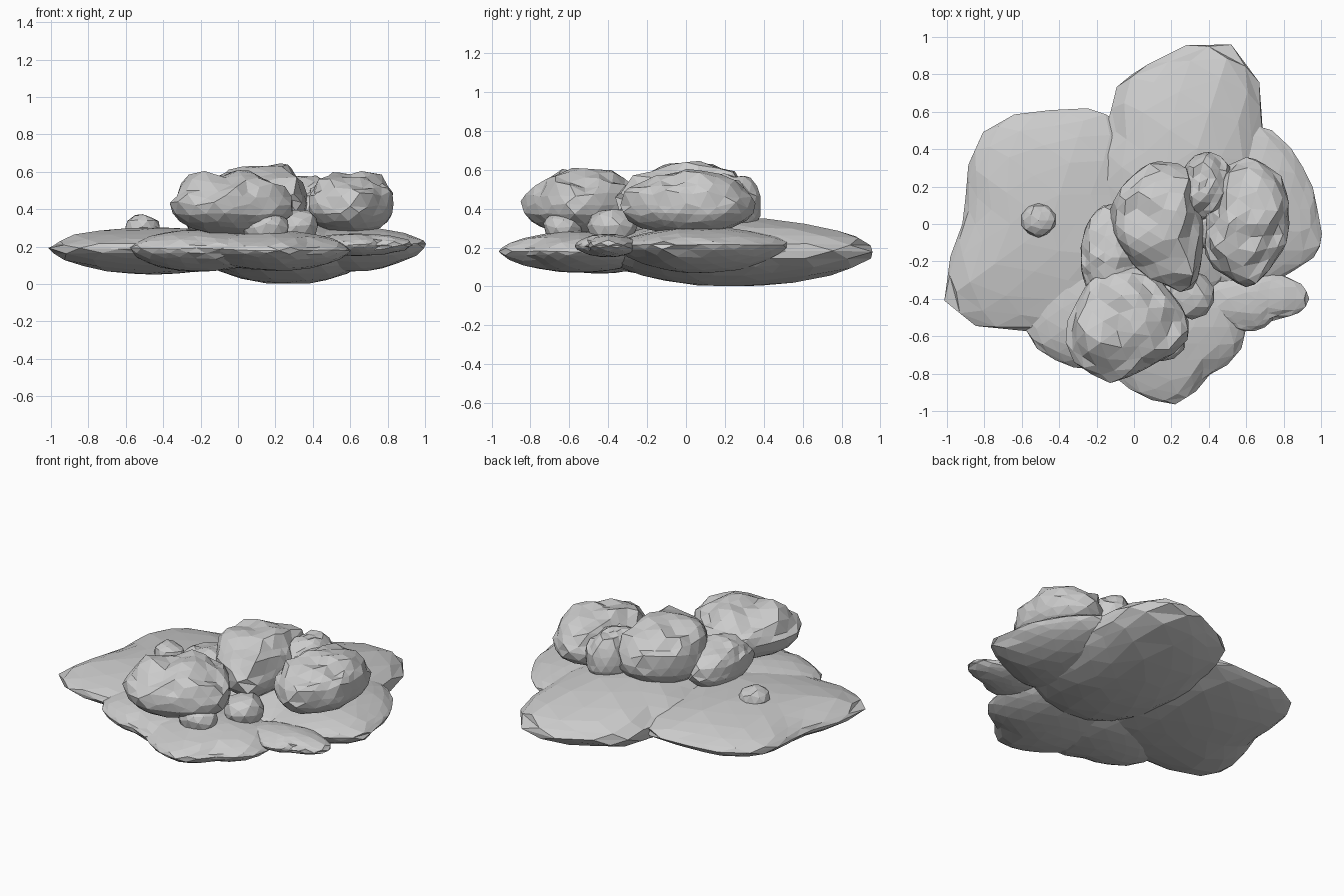
import bpy, bmesh, math
from mathutils import noise, Vector


def lobe(name, center, outline, up, down, lens=1.0, bump=0.03, subdiv=3):
    """Faceted blob whose plan follows an outline; lens > 1 thins its rim."""
    cx, cy, cz = center
    polar = sorted((math.atan2(y - cy, x - cx), math.hypot(x - cx, y - cy)) for x, y in outline)
    polar = [(polar[-1][0] - math.tau, polar[-1][1])] + polar + [(polar[0][0] + math.tau, polar[0][1])]

    def radius(a):
        for (a0, r0), (a1, r1) in zip(polar, polar[1:]):
            if a0 <= a <= a1:
                return r0 + (r1 - r0) * (a - a0) / max(a1 - a0, 1e-6)
        return polar[0][1]

    bm = bmesh.new()
    bmesh.ops.create_icosphere(bm, subdivisions=subdiv, radius=1)
    for v in bm.verts:
        d = v.co.normalized()
        n = noise.noise(d * 2.6 + Vector((cx * 9, cy * 9, cz * 9)))
        rho = math.hypot(d.x, d.y)
        k = radius(math.atan2(d.y, d.x)) * (1.01 + bump * n * 0.5)
        h = math.copysign(abs(d.z) ** lens, d.z) * (1 + bump * 1.5 * n)
        v.co = (cx + d.x * k, cy + d.y * k,
                cz + h * (up if h > 0 else down) + bump * 0.25 * n * rho)
    mesh = bpy.data.meshes.new(name)
    bm.to_mesh(mesh)
    bm.free()
    obj = bpy.data.objects.new(name, mesh)
    bpy.context.collection.objects.link(obj)
    return obj


def oval(cx, cy, rx, ry, turn=0):
    pts = []
    c, s = math.cos(turn), math.sin(turn)
    for i in range(16):
        a = math.tau * i / 16
        x, y = rx * math.cos(a), ry * math.sin(a)
        pts.append((cx + x * c - y * s, cy + x * s + y * c))
    return pts


# Flat base lobes
lobe("base_left", (-0.45, 0.0, 0.19),
     [(-.89, .2), (-.84, .45), (-.65, .575), (-.4, .6), (-.14, .6), (.05, .3), (.1, 0), (0, -.4),
      (-.3, -.58), (-.57, -.555), (-.76, -.56), (-1, -.455), (-1, -.28), (-.96, -.12), (-.89, .04)],
     .115, .14, 1.25)
lobe("base_back", (0.28, 0.22, 0.18),
     [(-.14, .52), (-.12, .68), (.01, .83), (.14, .855), (.3, .965), (.52, .955), (.66, .76), (.68, .5),
      (.7, .2), (.6, -.2), (.4, -.4), (.1, -.42), (-.12, -.25), (-.2, .1)],
     .175, .183, 1.2)
lobe("base_right", (0.6, 0.08, 0.215),
     [(.68, .53), (.88, .33), (.955, .18), (.975, 0), (1.02, -.1), (.8, -.27), (.6, -.36), (.35, -.3),
      (.25, .1), (.45, .5)],
     .09, .15, 1.3)
lobe("base_front_right", (0.65, -0.4, 0.21),
     [(.8, -.28), (.93, -.36), (.935, -.43), (.75, -.5), (.5, -.53), (.3, -.45), (.4, -.3), (.6, -.27)],
     .06, .06, 1.2)
lobe("base_front", (0.22, -0.55, 0.18),
     [(.6, -.54), (.58, -.65), (.38, -.81), (.25, -.96), (.05, -.92), (-.07, -.83), (-.25, -.6),
      (-.15, -.3), (.2, -.15), (.5, -.3)],
     .105, .11, 1.3)
lobe("base_front_left", (-0.22, -0.45, 0.19),
     [(-.57, -.57), (-.53, -.65), (-.42, -.725), (-.2, -.77), (-.05, -.84), (.15, -.65), (.2, -.3),
      (-.1, -.1), (-.45, -.2)],
     .1, .125, 1.25)

# Large puffs on top
lobe("puff_front", (-0.02, -0.52, 0.42),
     [(-.35, -.65), (-.28, -.4), (-.17, -.24), (.05, -.24), (.2, -.38), (.3, -.58), (.2, -.7),
      (.05, -.77), (-.09, -.84), (-.26, -.78)],
     .175, .16, .9, .15)
lobe("puff_middle", (0.13, 0.0, 0.44),
     [(-.13, .05), (-.03, .23), (.08, .32), (.28, .31), (.33, .1), (.36, -.15), (.31, -.35),
      (.15, -.32), (-.02, -.2)],
     .2, .18, .9, .15)
lobe("puff_right", (0.6, 0.0, 0.42),
     [(.4, 0), (.43, .2), (.52, .33), (.66, .35), (.78, .25), (.82, .03), (.75, -.2), (.61, -.34),
      (.45, -.25), (.38, -.15)],
     .175, .16, .9, .15)
lobe("puff_back", (0.38, 0.2, 0.41), oval(.38, .2, .14, .19, -.2), .17, .16, .9, .12)
lobe("puff_left", (-0.12, -0.18, 0.37), oval(-.12, -.18, .16, .29, .05), .14, .14, .9, .1)

# Small filler puffs
lobe("puff_small_front", (0.31, -0.38, 0.31), oval(.31, -.38, .12, .13), .09, .1, .9, .1, 2)
lobe("puff_small_low", (0.15, -0.63, 0.31), oval(.15, -.63, .13, .1), .08, .1, .9, .1, 2)
lobe("puff_small_middle", (0.38, -0.03, 0.4), oval(.38, -.03, .09, .1), .08, .12, .9, .1, 2)
lobe("puff_small_left", (-0.51, 0.02, 0.3), oval(-.51, .02, .095, .09), .07, .06, .9, .1, 2)
